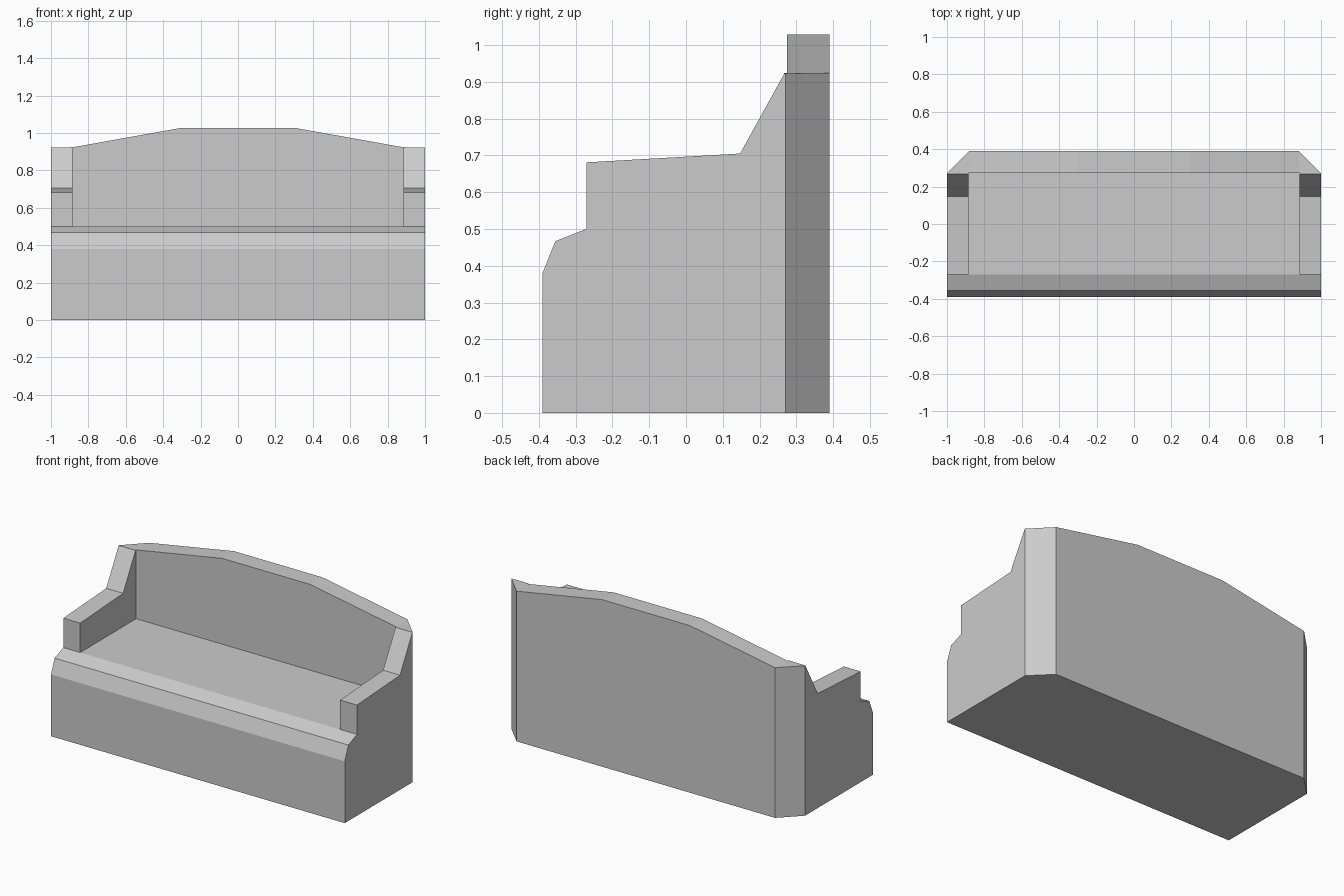
import bpy, bmesh

if "Cube" in bpy.data.objects:
    bpy.data.objects.remove(bpy.data.objects["Cube"])


def prism(name, points, to3d, lo, hi):
    """Extrude a flat outline between lo and hi; to3d maps (a, b, depth) to xyz."""
    bm = bmesh.new()
    near = [bm.verts.new(to3d(a, b, lo)) for a, b in points]
    far = [bm.verts.new(to3d(a, b, hi)) for a, b in points]
    n = len(points)
    bm.faces.new(near)
    bm.faces.new(far)
    for i in range(n):
        j = (i + 1) % n
        bm.faces.new((near[i], near[j], far[j], far[i]))
    bmesh.ops.recalc_face_normals(bm, faces=bm.faces)
    mesh = bpy.data.meshes.new(name)
    bm.to_mesh(mesh)
    bm.free()
    obj = bpy.data.objects.new(name, mesh)
    bpy.context.collection.objects.link(obj)
    return obj


def cut(target, cutter, operation):
    mod = target.modifiers.new(cutter.name, 'BOOLEAN')
    mod.operation = operation
    mod.solver = 'EXACT'
    mod.object = cutter
    cutter.hide_render = True
    cutter.hide_set(True)


def mirrored(half):
    return half + [(-x, v) for x, v in reversed(half)]


# Sofa body: side profile with rounded front lip, arm step and back
side = [(-.39, 0), (-.39, .38), (-.355, .467), (-.271, .50), (-.271, .681),
        (.147, .705), (.267, .922), (.27, 1.03), (.39, 1.03), (.39, 0)]
sofa = prism("sofa_body", side, lambda y, z, d: (d, y, z), -1, 1)

# Crowned top line of the backrest
crown = prism("crown_outline",
              mirrored([(1.1, -.1), (1.1, .922), (.882, .924), (.30, 1.028)]),
              lambda x, z, d: (x, d, z), -1, 1)
cut(sofa, crown, 'INTERSECT')

# Chamfered rear corners
plan = prism("plan_outline", mirrored([(1.1, -1), (1.1, .17), (.77, .5)]),
             lambda x, y, d: (x, y, d), -.2, 1.5)
cut(sofa, plan, 'INTERSECT')

# Seat hollow between the arms
hollow = prism("seat_hollow", [(-.5, .50), (.274, .50), (.274, 1.3), (-.5, 1.3)],
               lambda y, z, d: (d, y, z), -.885, .885)
cut(sofa, hollow, 'DIFFERENCE')
